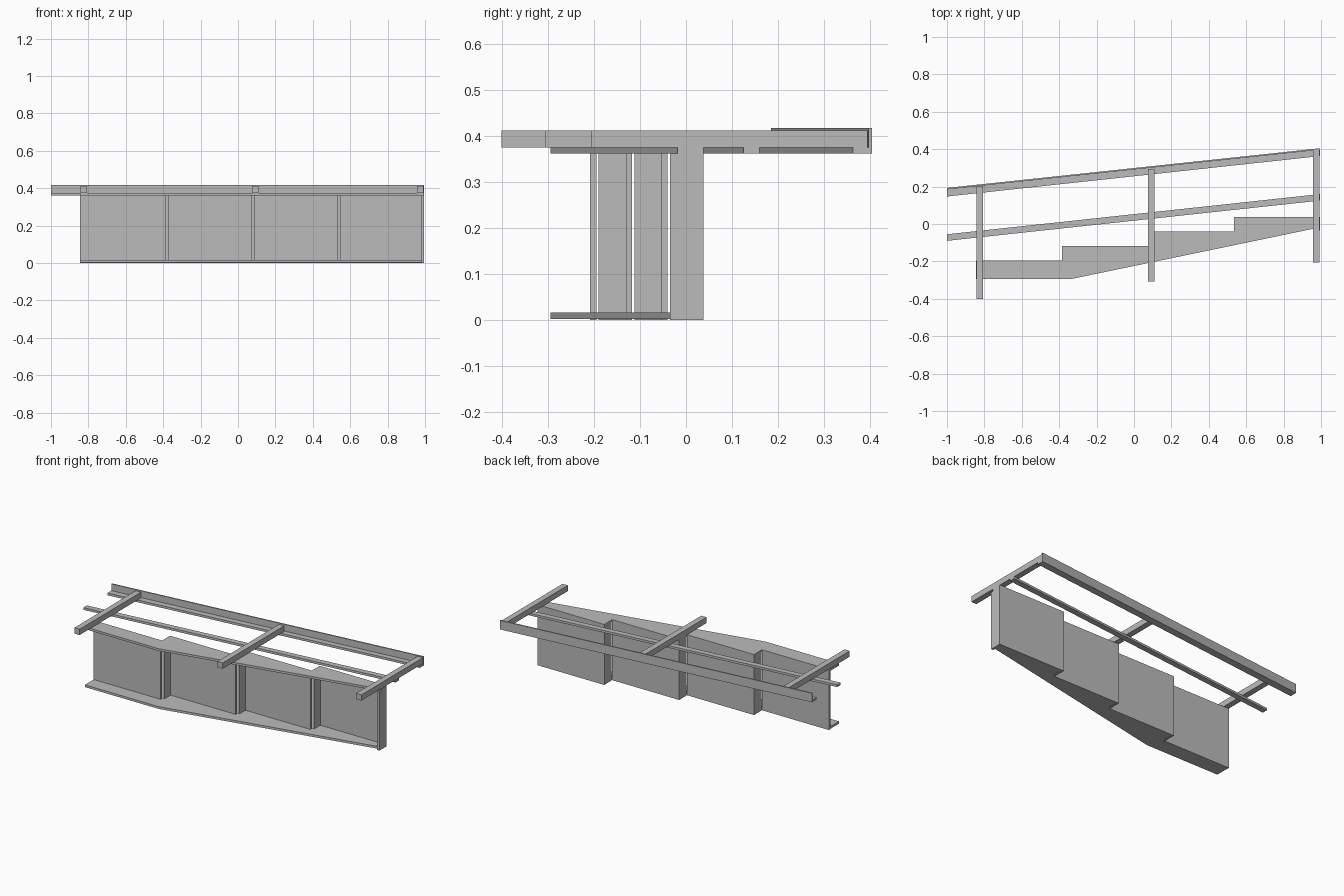
import bpy
import bmesh

old = bpy.data.objects.get("Cube")
if old:
    bpy.data.objects.remove(old)

grey = bpy.data.materials.new("plain grey")
grey.use_nodes = True
grey.diffuse_color = (0.5, 0.5, 0.5, 1)
grey.node_tree.nodes["Principled BSDF"].inputs["Base Color"].default_value = (0.5, 0.5, 0.5, 1)


def prism(name, outline, z0, z1):
    """Extrude a plan outline between two heights."""
    bm = bmesh.new()
    face = bm.faces.new([bm.verts.new((x, y, z0)) for x, y in outline])
    top = bmesh.ops.extrude_face_region(bm, geom=[face])["geom"]
    verts = [v for v in top if isinstance(v, bmesh.types.BMVert)]
    bmesh.ops.translate(bm, verts=verts, vec=(0, 0, z1 - z0))
    bmesh.ops.recalc_face_normals(bm, faces=bm.faces)
    mesh = bpy.data.meshes.new(name)
    bm.to_mesh(mesh)
    bm.free()
    mesh.materials.append(grey)
    obj = bpy.data.objects.new(name, mesh)
    bpy.context.collection.objects.link(obj)
    return obj


def box(name, x0, x1, y0, y1, z0, z1):
    return prism(name, [(x0, y0), (x1, y0), (x1, y1), (x0, y1)], z0, z1)


def slanted_bar(name, y_left, y_right, width, z0, z1):
    """Long bar running obliquely; the y values are its back edge."""
    return prism(name, [(-1, y_left - width), (0.995, y_right - width),
                        (0.995, y_right), (-1, y_left)], z0, z1)


UNDER, TOP, T = 0.362, 0.376, 0.014

# Cross beams, each shifted back to follow the slanted rails
for name, x, y in (("left", 0.975, 0.395), ("middle", 0.092, 0.295), ("right", -0.825, 0.2)):
    box(name + "_cross_beam", x - 0.018, x + 0.018, y - 0.602, y, TOP, 0.412)

# Angle rail along the back and flat rail below the beams
slanted_bar("angle_rail_flange", 0.189, 0.405, 0.042, UNDER, TOP)
slanted_bar("angle_rail_upright", 0.193, 0.405, 0.008, UNDER, 0.418)
slanted_bar("middle_rail", -0.055, 0.16, 0.035, UNDER, TOP)

# Stepped back edge, shared by both plates and by the walls
steps_x = [-0.845, -0.385, 0.075, 0.535, 0.995]
steps_y = [-0.195, -0.117, -0.04, 0.038]
back_edge = []
for i in reversed(range(4)):
    back_edge += [(steps_x[i + 1], steps_y[i]), (steps_x[i], steps_y[i])]
plate = [(-0.845, -0.295), (-0.34, -0.295), (0.995, -0.018)] + back_edge
prism("bottom_plate", plate, 0.002, 0.002 + T)
prism("top_plate", plate, UNDER, TOP)

# Back wall panels with a return at every step, leaving a narrow slit
for i in range(4):
    y = steps_y[i]
    box(f"back_wall_{i + 1}", steps_x[i], steps_x[i + 1], y - T, y, 0, UNDER)
    if i < 3:
        x = steps_x[i + 1]
        box(f"step_wall_{i + 1}", x, x + T, y + 0.005, steps_y[i + 1] - T, 0, UNDER)
box("end_wall", 0.995 - T, 0.995, -0.035, 0.038 - T, 0, UNDER)
